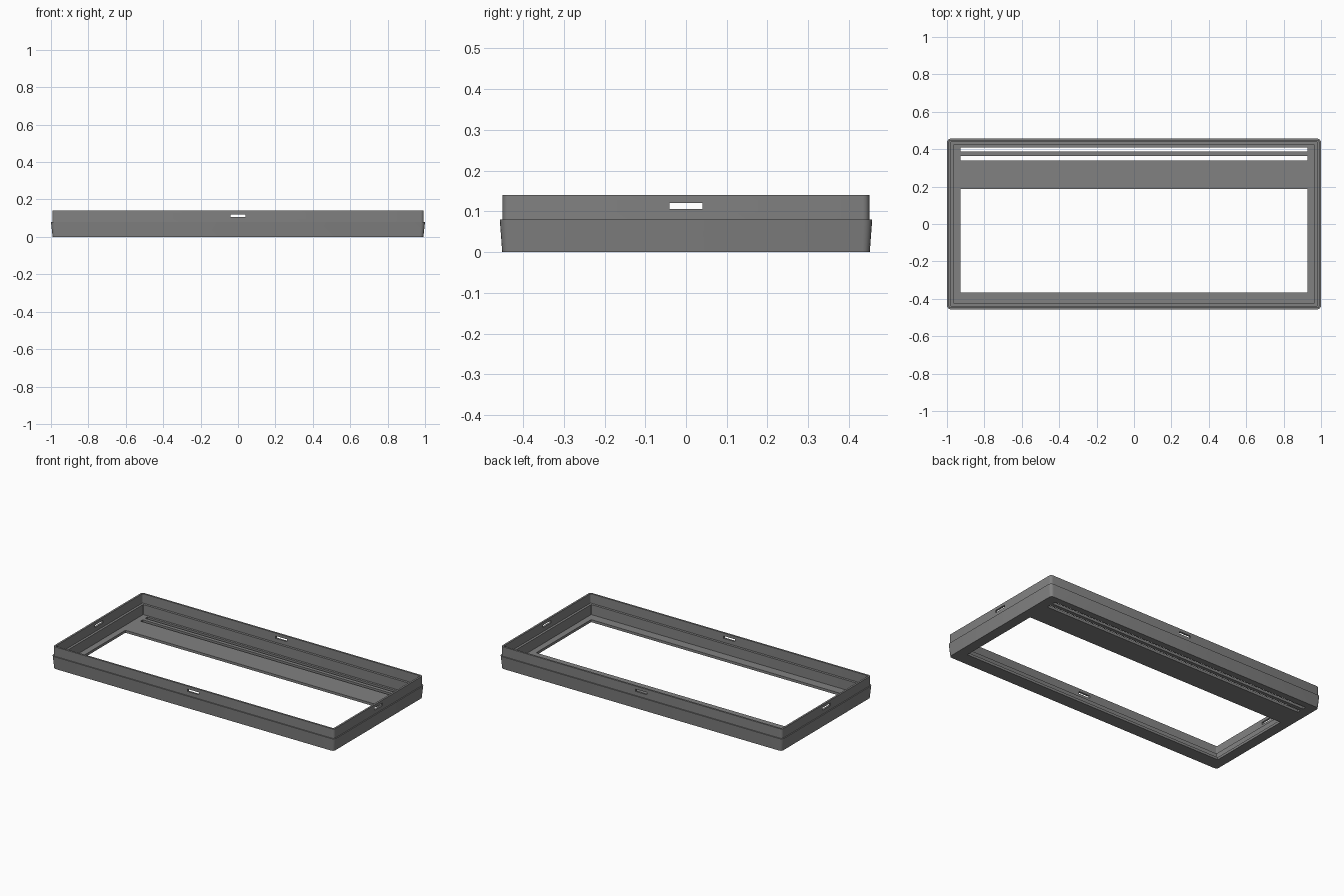
import bpy, bmesh, math

if "Cube" in bpy.data.objects:
    bpy.data.objects.remove(bpy.data.objects["Cube"])

grey = bpy.data.materials.new("mid grey")
grey.diffuse_color = (0.22, 0.22, 0.22, 1)
grey.use_nodes = True
grey.node_tree.nodes["Principled BSDF"].inputs["Base Color"].default_value = grey.diffuse_color


def ring(bm, hx, hy, r, z, steps=4):
    """Rounded rectangle of vertices at height z."""
    verts = []
    for i, (sx, sy) in enumerate([(1, 1), (-1, 1), (-1, -1), (1, -1)]):
        for k in range(steps + 1):
            a = math.pi / 2 * (i + k / steps)
            verts.append(bm.verts.new((sx * (hx - r) + r * math.cos(a),
                                       sy * (hy - r) + r * math.sin(a), z)))
    return verts


def cutter(name, x0, x1, y0, y1, z0, z1):
    """Box that cuts an opening in the tray."""
    bpy.ops.mesh.primitive_cube_add(
        size=1, location=((x0 + x1) / 2, (y0 + y1) / 2, (z0 + z1) / 2))
    ob = bpy.context.object
    ob.name = name
    ob.scale = (x1 - x0, y1 - y0, z1 - z0)
    ob.hide_render = True
    return ob


# Tray shell: flared skirt, set-back upper lip, inner ledge, floor
profile = [(0.991, 0.451, 0.018, 0.0), (1.0, 0.457, 0.022, 0.08),
           (0.993, 0.450, 0.016, 0.08), (0.993, 0.450, 0.016, 0.14),
           (0.981, 0.438, 0.006, 0.14), (0.981, 0.438, 0.006, 0.08),
           (0.966, 0.423, 0.004, 0.08), (0.966, 0.423, 0.004, 0.016)]
bm = bmesh.new()
rings = [ring(bm, *p) for p in profile]
for a, b in zip(rings, rings[1:]):
    for i in range(len(a)):
        j = (i + 1) % len(a)
        bm.faces.new((a[i], a[j], b[j], b[i]))
bm.faces.new(rings[0][::-1])
bm.faces.new(rings[-1])
bmesh.ops.recalc_face_normals(bm, faces=bm.faces)
mesh = bpy.data.meshes.new("frame_tray")
bm.to_mesh(mesh)
bm.free()
mesh.materials.append(grey)
tray = bpy.data.objects.new("frame_tray", mesh)
bpy.context.collection.objects.link(tray)

# Main window, two long floor slots, and a latch slot in each wall
cutters = [
    cutter("window_cutter", -0.927, 0.927, -0.366, 0.188, -0.1, 0.06),
    cutter("slot_cutter_1", -0.927, 0.927, 0.340, 0.363, -0.1, 0.06),
    cutter("slot_cutter_2", -0.927, 0.927, 0.387, 0.409, -0.1, 0.06),
    cutter("latch_cutter_x", -1.2, 1.2, -0.04, 0.04, 0.106, 0.121),
    cutter("latch_cutter_y", -0.04, 0.04, -0.6, 0.6, 0.106, 0.121),
]
bpy.context.view_layer.objects.active = tray
for c in cutters:
    mod = tray.modifiers.new(c.name, 'BOOLEAN')
    mod.operation = 'DIFFERENCE'
    mod.solver = 'EXACT'
    mod.object = c
    bpy.ops.object.modifier_apply(modifier=mod.name)
for c in cutters:
    bpy.data.objects.remove(c)

# Smooth corners, crisp edges
for ob in bpy.context.selected_objects:
    ob.select_set(False)
tray.select_set(True)
bpy.context.view_layer.objects.active = tray
bpy.ops.object.shade_smooth_by_angle(angle=math.radians(30))
tray.data.materials.clear()
tray.data.materials.append(grey)
for p in tray.data.polygons:
    p.material_index = 0
